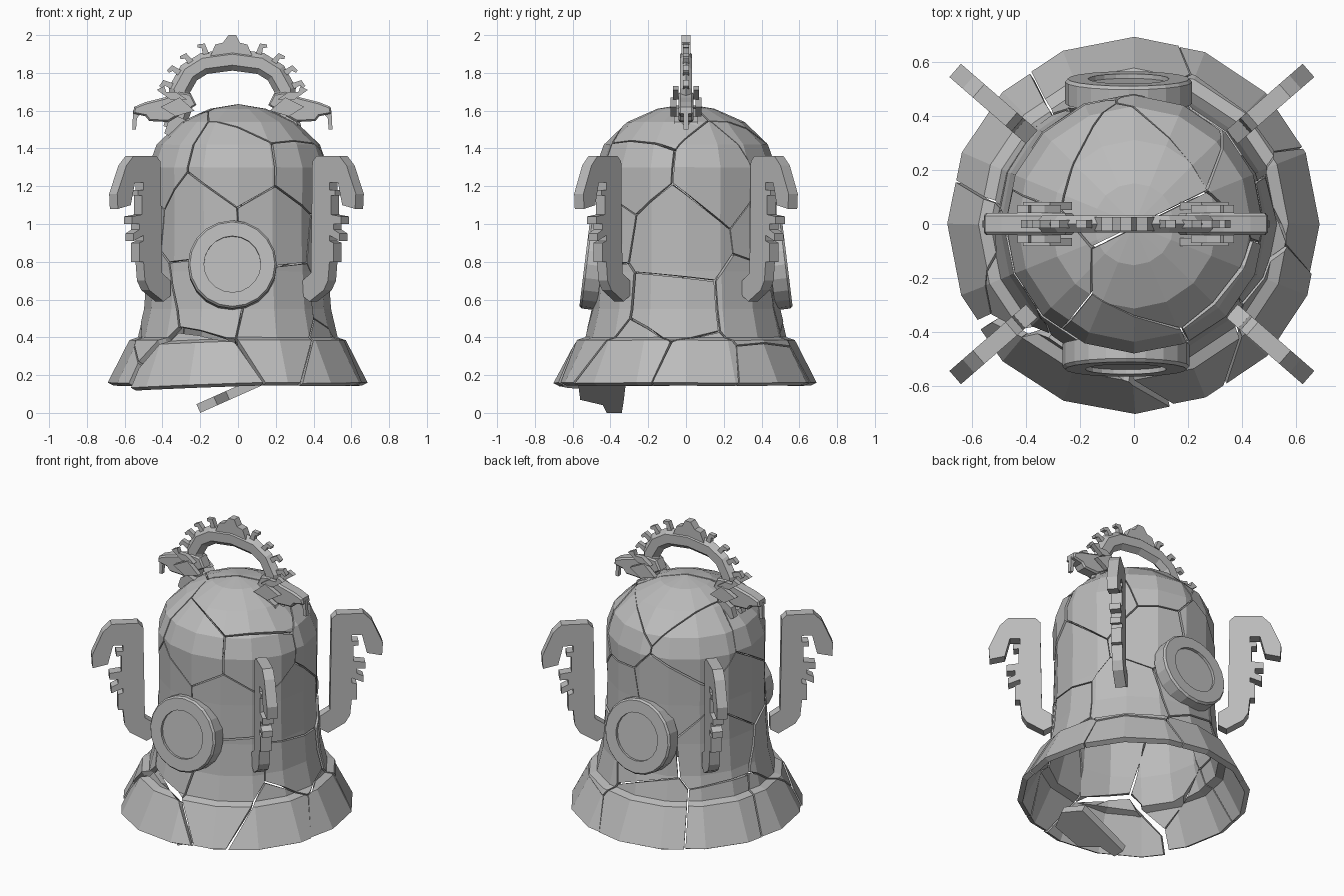
import bpy, bmesh, math, random
from mathutils import Matrix, Vector

random.seed(4)
if "Cube" in bpy.data.objects:
    bpy.data.objects.remove(bpy.data.objects["Cube"])

stone = bpy.data.materials.new("grey_stone")
stone.use_nodes = True
stone.diffuse_color = (0.5, 0.5, 0.5, 1)
stone.node_tree.nodes["Principled BSDF"].inputs["Base Color"].default_value = (0.5, 0.5, 0.5, 1)


def finish(name, bm, matrix=Matrix()):
    mesh = bpy.data.meshes.new(name)
    bm.to_mesh(mesh)
    bm.free()
    mesh.materials.append(stone)
    obj = bpy.data.objects.new(name, mesh)
    obj.matrix_world = matrix
    bpy.context.collection.objects.link(obj)
    return obj


def lathe(profile, sides):
    """Revolve an (r, z) profile round z into faceted faces."""
    bm = bmesh.new()
    verts = [bm.verts.new((r, 0, z)) for r, z in profile]
    edges = [bm.edges.new(pair) for pair in zip(verts, verts[1:])]
    bmesh.ops.spin(bm, geom=verts + edges, cent=(0, 0, 0), axis=(0, 0, 1),
                   angle=math.tau, steps=sides)
    bmesh.ops.remove_doubles(bm, verts=bm.verts, dist=0.0005)
    bmesh.ops.recalc_face_normals(bm, faces=bm.faces)
    return bm


def prism(name, outline, thick, matrix=Matrix(), taper=0.0):
    """Plate from an (x, z) outline, centred on y = 0, with optional chamfered sides."""
    bm = bmesh.new()
    face = bm.faces.new([bm.verts.new((x, -thick / 2, z)) for x, z in outline])
    ext = bmesh.ops.extrude_face_region(bm, geom=[face])
    bmesh.ops.translate(bm, vec=(0, thick, 0),
                        verts=[v for v in ext["geom"] if isinstance(v, bmesh.types.BMVert)])
    bmesh.ops.recalc_face_normals(bm, faces=bm.faces)
    if taper:
        caps = [f for f in bm.faces if len(f.verts) == len(outline) and abs(f.normal.y) > 0.9]
        bmesh.ops.inset_individual(bm, faces=caps, thickness=taper, depth=taper)
    return finish(name, bm, matrix)


# Bell shell: faceted revolve broken into cracked pieces
BELL = [(0.69, 0.16), (0.575, 0.385), (0.53, 0.4), (0.495, 0.55), (0.48, 0.75),
        (0.475, 1.0), (0.478, 1.3), (0.435, 1.42), (0.31, 1.54), (0.15, 1.61), (0, 1.635)]


def bell_point(angle, z):
    for (r0, z0), (r1, z1) in zip(BELL, BELL[1:]):
        if z0 <= z <= z1:
            r = r0 + (r1 - r0) * (z - z0) / (z1 - z0)
            return Vector((r * math.cos(angle), r * math.sin(angle), z))


loose = bell_point(math.radians(-119), 0.25)
seeds = [loose]
for z, count in ((0.27, 8), (0.62, 7), (0.98, 6), (1.36, 6), (1.58, 2)):
    phase = random.random()
    for i in range(count):
        p = bell_point((i + phase + random.uniform(-0.25, 0.25)) * math.tau / count,
                       min(1.61, z + random.uniform(-0.1, 0.1)))
        if (p - loose).length > 0.36:
            seeds.append(p)

base = lathe(BELL, 16)
pieces = bmesh.new()
for seed in seeds:
    bm = base.copy()
    for other in seeds:
        if other is not seed and bm.faces:
            away = (other - seed).normalized()
            gap = 0.008 if loose in (seed, other) else 0.004
            bmesh.ops.bisect_plane(bm, geom=bm.verts[:] + bm.edges[:] + bm.faces[:],
                                   plane_co=(seed + other) / 2 - away * gap,
                                   plane_no=away, clear_outer=True)
    shift = Vector((seed.x, seed.y, 0)) * random.uniform(-0.008, 0.01)
    tilt = Matrix.Rotation(random.uniform(-0.012, 0.012), 4, seed)
    if seed is loose:
        shift = Vector((0, -0.015, -0.015))
        tilt = Matrix.Rotation(0.04, 4, seed)
    bmesh.ops.transform(bm, verts=bm.verts,
                        matrix=Matrix.Translation(seed + shift) @ tilt @ Matrix.Translation(-seed))
    chunk = bpy.data.meshes.new("chunk")
    bm.to_mesh(chunk)
    bm.free()
    pieces.from_mesh(chunk)
    bpy.data.meshes.remove(chunk)
base.free()
shell = finish("cracked_bell_shell", pieces)
wall = shell.modifiers.new("wall", "SOLIDIFY")
wall.thickness = 0.035
wall.offset = -1

# Fallen shard sloping down below the rim
prism("fallen_shard", [(0, 0.34), (0, 0.42), (0.1, 0.44), (0.17, 0.56), (0.36, 0.57),
                       (0.42, 0.45), (0.36, 0.32), (0.15, 0.33)], 0.05,
      Matrix.Translation((-0.21, 0, 0.023)) @ Matrix.Rotation(math.radians(-24), 4, "Y")
      @ Matrix.Rotation(math.radians(90), 4, "X"))

# Round medallions on the front and back
DISC = [(0, 0.005), (0.15, 0.005), (0.15, 0.022), (0.225, 0.022), (0.235, 0.01), (0.235, -0.07), (0, -0.07)]
for name, turn, x in (("front_medallion", 0, -0.03), ("back_medallion", math.pi, 0.02)):
    place = (Matrix.Rotation(turn, 4, "Z") @ Matrix.Translation((x, -0.515, 0.785))
             @ Matrix.Rotation(math.radians(83), 4, "X"))
    finish(name, lathe(DISC, 20), place)

# Four hooked fins standing off the body on the diagonals
FIN = [(0.49, 0.7), (0.49, 0.62), (0.54, 0.59), (0.64, 0.65), (0.67, 0.7), (0.68, 0.8),
       (0.71, 0.8), (0.71, 0.9), (0.68, 0.91), (0.68, 0.94), (0.75, 0.91), (0.75, 0.95),
       (0.71, 0.97), (0.71, 1.0), (0.76, 1.0), (0.76, 1.04), (0.69, 1.05), (0.69, 1.15),
       (0.72, 1.15), (0.72, 1.18), (0.68, 1.18), (0.68, 1.22), (0.74, 1.22), (0.77, 1.1),
       (0.86, 1.08), (0.865, 1.16), (0.8, 1.31), (0.75, 1.36), (0.59, 1.36), (0.56, 1.33),
       (0.55, 0.74)]
for name, deg in (("back_left", 41), ("back_right", 139), ("front_right", 221), ("front_left", 319)):
    prism(name + "_fin", FIN, 0.065,
          Matrix.Translation((-0.008, 0, 0)) @ Matrix.Rotation(math.radians(deg), 4, "Z"))

# Two-headed serpent handle: arched body
MID = -0.03
ARCH = [(0.31, 1.5), (0.27, 1.62), (0.28, 1.71), (0.23, 1.8), (0.15, 1.85), (0.0, 1.87)]
path = ARCH + [(-x, z) for x, z in reversed(ARCH[:-1])]
bm = bmesh.new()
rings = []
for i, (x, z) in enumerate(path):
    (xa, za), (xb, zb) = path[max(i - 1, 0)], path[min(i + 1, len(path) - 1)]
    along = Vector((xb - xa, 0, zb - za)).normalized()
    out = Vector((along.z, 0, -along.x))
    ring = []
    for k in range(6):
        a = k * math.tau / 6
        ring.append(bm.verts.new(Vector((x + MID, 0.037 * math.sin(a), z)) + out * 0.058 * math.cos(a)))
    rings.append(ring)
for a, b in zip(rings, rings[1:]):
    for k in range(6):
        bm.faces.new((a[k], a[k - 1], b[k - 1], b[k]))
bm.faces.new(rings[0])
bm.faces.new(rings[-1])
bmesh.ops.recalc_face_normals(bm, faces=bm.faces)
finish("handle_arch", bm)

# Crest at the top of the arch
prism("handle_crest", [(-0.12, 1.88), (-0.09, 1.95), (-0.05, 1.96), (-0.02, 2.0), (0.02, 2.0),
                       (0.04, 1.96), (0.08, 1.95), (0.11, 1.88)], 0.05,
      Matrix.Translation((MID, 0, 0)))

HEAD = [(0.19, 1.63), (0.22, 1.69), (0.28, 1.7), (0.36, 1.67), (0.46, 1.645), (0.52, 1.62),
        (0.525, 1.585), (0.46, 1.57), (0.44, 1.545), (0.34, 1.54), (0.27, 1.58)]
WHISKER = [(0.48, 1.59), (0.525, 1.6), (0.53, 1.5), (0.51, 1.5), (0.505, 1.56)]
HORN = [(0.24, 1.66), (0.33, 1.66), (0.4, 1.71), (0.36, 1.73), (0.35, 1.7), (0.3, 1.7)]
FOOT = [(0.22, 1.54), (0.29, 1.57), (0.34, 1.54), (0.36, 1.48), (0.32, 1.46), (0.26, 1.52)]
SPINE = [(-0.016, 0), (0.016, 0), (0.014, 0.035), (0.035, 0.045), (0.03, 0.06), (-0.008, 0.055)]
for side, s in (("left", 1), ("right", -1)):

    def part(name, outline, thick, y=0.0, taper=0.0):
        prism(side + "_" + name, [(s * x + MID, z) for x, z in outline[::s]], thick,
              Matrix.Translation((0, y, 0)), taper)

    part("serpent_head", HEAD, 0.06, taper=0.01)
    part("whisker", WHISKER, 0.025)
    for y, label in ((-0.055, "front"), (0.055, "back")):
        part(label + "_horn", HORN, 0.03, y)
        part(label + "_foot", FOOT, 0.04, y * 0.8)
        # Swept mane behind each jaw
        part(label + "_mane", [(0.2, 1.6), (0.28, 1.67), (0.38, 1.62), (0.3, 1.57)], 0.03, y * 1.2)
    # Curled spines along the back of the arch
    for i, (x, z, tilt) in enumerate(((0.14, 1.9, 0.25), (0.22, 1.855, 0.6),
                                      (0.28, 1.8, 0.9), (0.32, 1.73, 1.1))):
        c, n = math.cos(tilt), math.sin(tilt)
        part(f"spine_{i}", [(x + c * u + n * w, z - n * u + c * w) for u, w in SPINE], 0.03)
